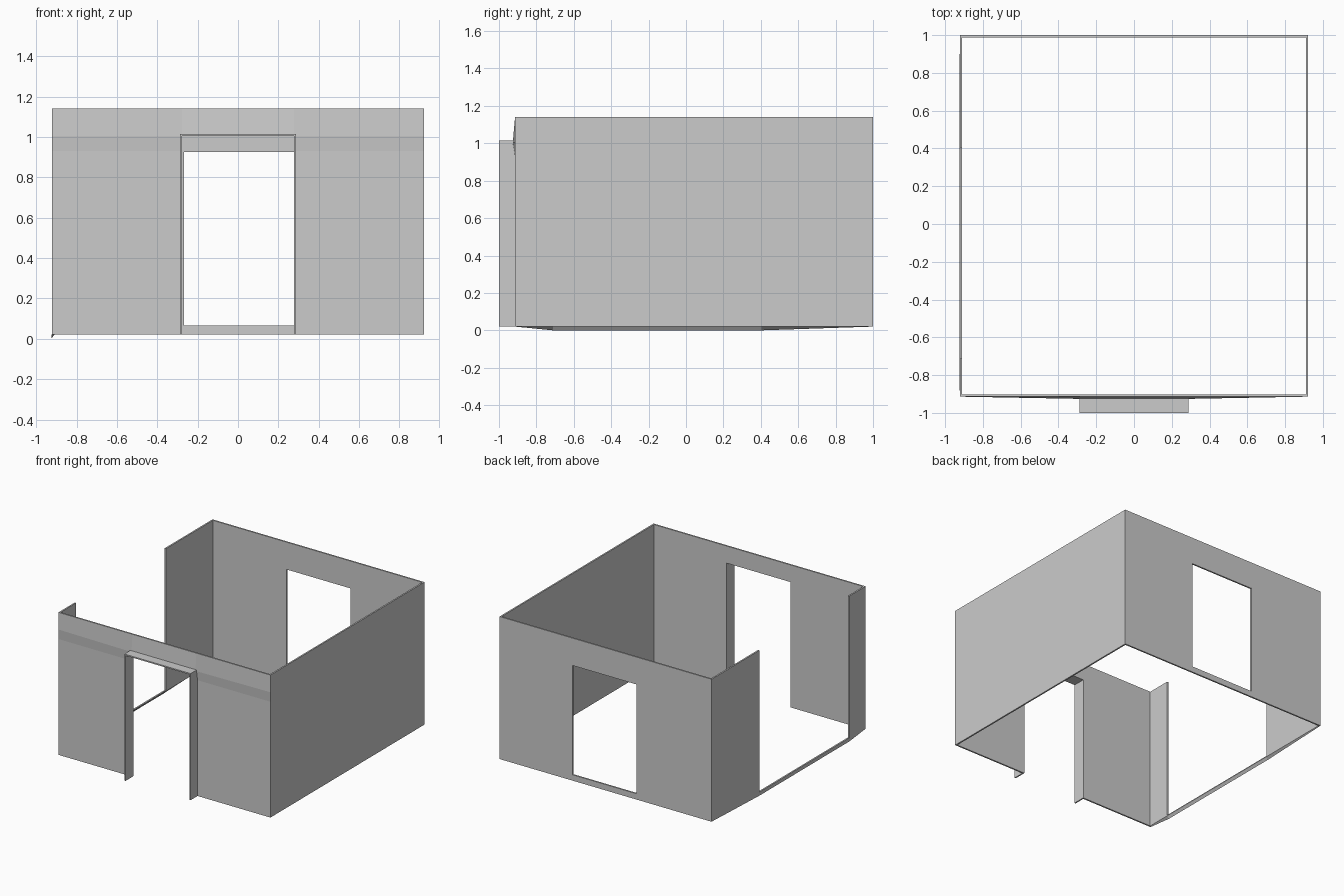
import bpy, bmesh

if "Cube" in bpy.data.objects:
    bpy.data.objects.remove(bpy.data.objects["Cube"])

X, Y0, Y1 = 0.922, -0.914, 1.0     # outer footprint
BASE, TOP, T = 0.02, 1.14, 0.012   # wall bottom, wall top, thickness


def finish(bm, name):
    bmesh.ops.recalc_face_normals(bm, faces=bm.faces)
    mesh = bpy.data.meshes.new(name)
    bm.to_mesh(mesh)
    bm.free()
    ob = bpy.data.objects.new(name, mesh)
    bpy.context.collection.objects.link(ob)


def clamp(v, lo, hi):
    return max(lo, min(hi, v))


def panel(name, place, us, zs, holes=(), nudge=None):
    """Mitred wall from a grid of cells; holes are left out, nudged corners shift outside."""
    nudge = nudge or {}
    bm = bmesh.new()
    out, inn = {}, {}
    for i, u in enumerate(us):
        for j, z in enumerate(zs):
            x, y = place(u)
            dx, dy, dz = nudge.get((i, j), (0, 0, 0))
            out[i, j] = bm.verts.new((x + dx, y + dy, z + dz))
            inn[i, j] = bm.verts.new((clamp(x, -X + T, X - T),
                                      clamp(y, Y0 + T, Y1 - T), z))
    cells = {(i, j) for i in range(len(us) - 1) for j in range(len(zs) - 1)} - set(holes)
    for i, j in cells:
        loop = [(i, j), (i + 1, j), (i + 1, j + 1), (i, j + 1)]
        bm.faces.new([out[k] for k in loop])
        bm.faces.new([inn[k] for k in reversed(loop)])
        neighbours = [(i, j - 1), (i + 1, j), (i, j + 1), (i - 1, j)]
        for n, other in enumerate(neighbours):
            if other not in cells:
                a, b = loop[n], loop[(n + 1) % 4]
                bm.faces.new([out[b], out[a], inn[a], inn[b]])
    loose = [v for v in bm.verts if not v.link_faces]
    bmesh.ops.delete(bm, geom=loose, context='VERTS')
    finish(bm, name)


# Front wall: doorway open at the floor, slightly bulged at the door head
bulge = (0, -0.012, 0)
panel("front_wall", lambda u: (u, Y0), [-X, -0.278, 0.278, X], [BASE, 0.93, 1.005, TOP],
      holes=[(1, 0), (1, 1)], nudge={(1, 2): bulge, (2, 2): bulge})

# Back wall with a framed-in opening
panel("back_wall", lambda u: (u, Y1), [-X, -0.268, 0.287, X], [BASE, 0.066, 0.925, TOP],
      holes=[(1, 1)])

# Solid right wall
panel("right_wall", lambda u: (X, u), [Y0, Y1], [BASE, TOP])

# Left wall: full-height gap, with a thin sagging sill
sag = (-0.003, 0, -0.02)
panel("left_wall", lambda u: (-X, u), [Y0, -0.712, 0.405, Y1], [BASE, 0.026, TOP],
      holes=[(1, 1)], nudge={(1, 0): sag, (2, 0): sag})

# Door surround: a U-shaped profile standing proud of the front wall
w, h, t = 0.288, 1.015, 0.01
profile = [(-w, BASE), (-w, h), (w, h), (w, BASE),
           (w - t, BASE), (w - t, h - t), (t - w, h - t), (t - w, BASE)]
bm = bmesh.new()
face = bm.faces.new([bm.verts.new((x, -1.0, z)) for x, z in profile])
ext = bmesh.ops.extrude_face_region(bm, geom=[face])
bmesh.ops.translate(bm, vec=(0, 1.0 + Y0, 0),
                    verts=[g for g in ext["geom"] if isinstance(g, bmesh.types.BMVert)])
finish(bm, "door_surround")
